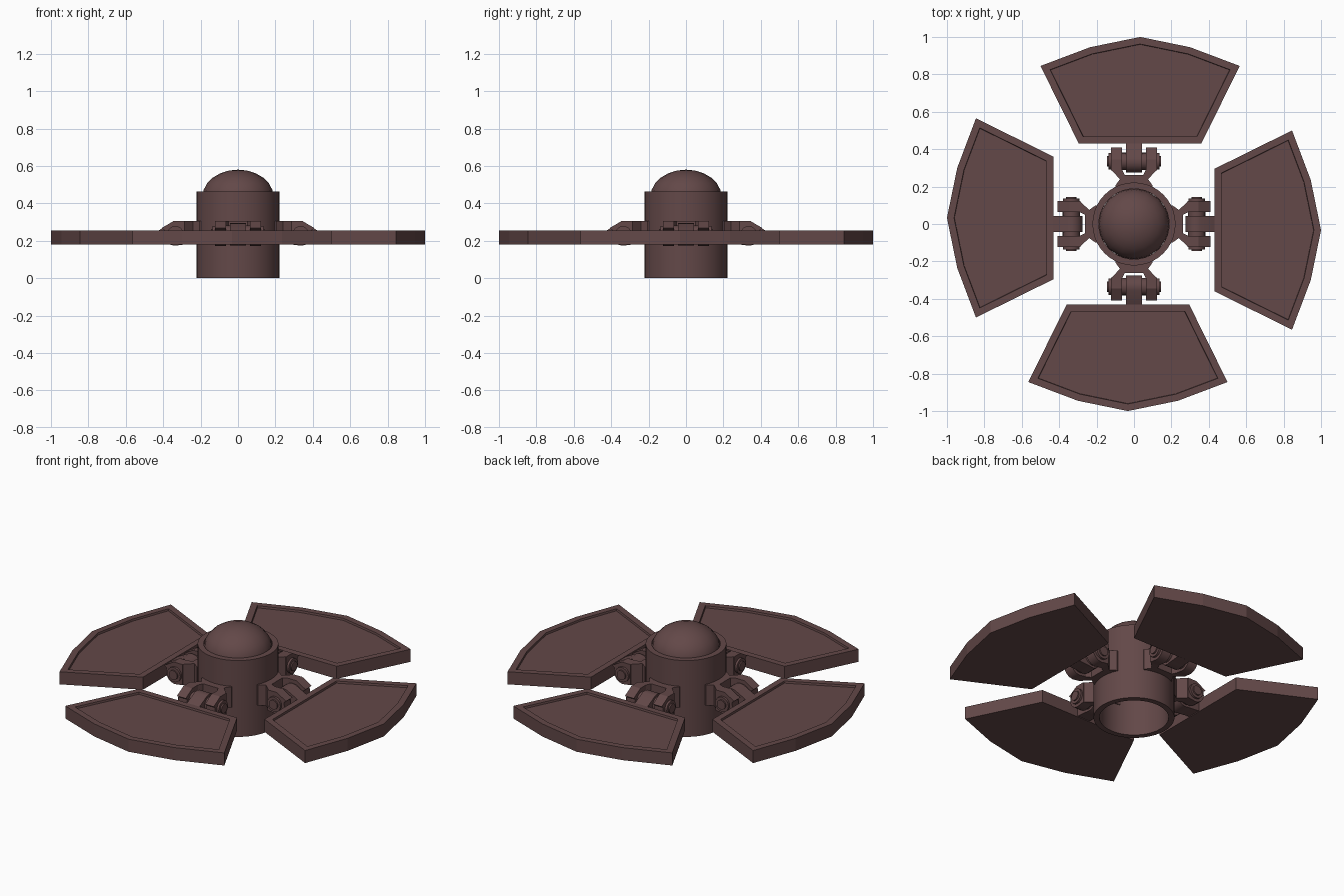
import bpy, bmesh
from math import sin, cos, pi, radians
from mathutils import Matrix, Vector

if "Cube" in bpy.data.objects:
    bpy.data.objects.remove(bpy.data.objects["Cube"])

mat = bpy.data.materials.new("dark_brown")
mat.diffuse_color = (0.125, 0.065, 0.065, 1)
mat.use_nodes = True
mat.node_tree.nodes["Principled BSDF"].inputs["Base Color"].default_value = mat.diffuse_color


def finish(bm, name, turn=0, smooth=None):
    bmesh.ops.recalc_face_normals(bm, faces=bm.faces)
    bm.transform(Matrix.Rotation(turn, 4, 'Z'))
    me = bpy.data.meshes.new(name)
    bm.to_mesh(me)
    bm.free()
    me.materials.append(mat)
    ob = bpy.data.objects.new(name, me)
    bpy.context.collection.objects.link(ob)
    if smooth:
        bpy.context.view_layer.objects.active = ob
        ob.select_set(True)
        bpy.ops.object.shade_smooth_by_angle(angle=radians(smooth))
        ob.select_set(False)


def lathe(name, profile, n):
    bm = bmesh.new()
    vs = [bm.verts.new((r, 0, z)) for r, z in profile]
    es = [bm.edges.new(p) for p in zip(vs, vs[1:])]
    bmesh.ops.spin(bm, geom=vs + es, axis=(0, 0, 1), cent=(0, 0, 0), angle=2 * pi, steps=n, use_merge=True)
    bmesh.ops.remove_doubles(bm, verts=bm.verts, dist=1e-4)
    finish(bm, name, smooth=35)


def prism(bm, pts, vec):
    """Extrude a closed outline of 3D points along vec."""
    f = bm.faces.new([bm.verts.new(p) for p in pts])
    ext = bmesh.ops.extrude_face_region(bm, geom=[f], use_keep_orig=True)["geom"]
    bmesh.ops.translate(bm, vec=vec, verts=[v for v in ext if isinstance(v, bmesh.types.BMVert)])


def rod(bm, half, r, n=20):
    """Cylinder along x on the hinge axis."""
    bmesh.ops.create_cone(bm, cap_ends=True, segments=n, radius1=r, radius2=r, depth=2 * half,
                          matrix=Matrix.Translation((0, PY, PZ)) @ Matrix.Rotation(pi / 2, 4, 'Y'))


def arc(r, a0, a1, n):
    return [(PY + r * cos(radians(a0 + (a1 - a0) * i / n)),
             PZ + r * sin(radians(a0 + (a1 - a0) * i / n))) for i in range(n + 1)]


PY, PZ = 0.335, 0.235  # hinge axis

# hollow hub tube and dome
lathe("hub_tube", [(0.19, 0), (0.222, 0), (0.222, 0.462), (0.188, 0.462), (0.19, 0)], 40)
dome = [(0.19 * cos(i * pi / 12), 0.435 + 0.145 * sin(i * pi / 12)) for i in range(6)]
lathe("dome", [(0, 0.42), (0.19, 0.42)] + dome + [(0, 0.58)], 16)

fin = [(-0.295, 0.43), (0.36, 0.43), (0.565, 0.845), (0.3, 0.945), (0.033, 1.0), (-0.235, 0.945), (-0.5, 0.845)]
half_base = [(0.1, 0.18), (0.1, 0.205), (0.075, 0.24), (0.123, 0.29), (0.064, 0.29), (0.05, 0.262)]
lug = [(0.255, 0.305), (0.255, 0.19)] + arc(0.062, -110, 20, 6) + [(0.408, 0.268), (0.345, 0.305)]
tab = [(0.435, 0.185), (0.435, 0.25)] + arc(0.06, 70, 290, 10)

for k, side in enumerate(("back", "left", "front", "right")):
    turn = k * pi / 2
    # fin panel with recessed face
    bm = bmesh.new()
    prism(bm, [(x, y, 0.18) for x, y in fin], (0, 0, 0.076))
    bmesh.ops.recalc_face_normals(bm, faces=bm.faces)
    top = [f for f in bm.faces if f.normal.z > 0.9]
    bmesh.ops.inset_region(bm, faces=top, thickness=0.037, use_even_offset=True)
    bmesh.ops.inset_region(bm, faces=top, thickness=0.002, depth=-0.012, use_even_offset=True)
    finish(bm, side + "_fin", turn)

    # forked bracket on the hub
    bm = bmesh.new()
    outline = half_base + [(-x, y) for x, y in reversed(half_base)]
    prism(bm, [(x, y, 0.18) for x, y in outline], (0, 0, 0.125))
    for x0 in (-0.123, 0.064):
        prism(bm, [(x0, y, z) for y, z in lug[2:]] + [(x0, 0.285, 0.305), (x0, 0.285, 0.18)], (0.059, 0, 0))
    finish(bm, side + "_bracket", turn, 30)

    # hinge tab on the fin
    bm = bmesh.new()
    prism(bm, [(-0.042, y, z) for y, z in tab], (0.084, 0, 0))
    finish(bm, side + "_hinge_tab", turn, 30)

    # pin with stepped heads
    bm = bmesh.new()
    for half, r in ((0.066, 0.046), (0.136, 0.044), (0.144, 0.028)):
        rod(bm, half, r)
    finish(bm, side + "_hinge_pin", turn, 30)
